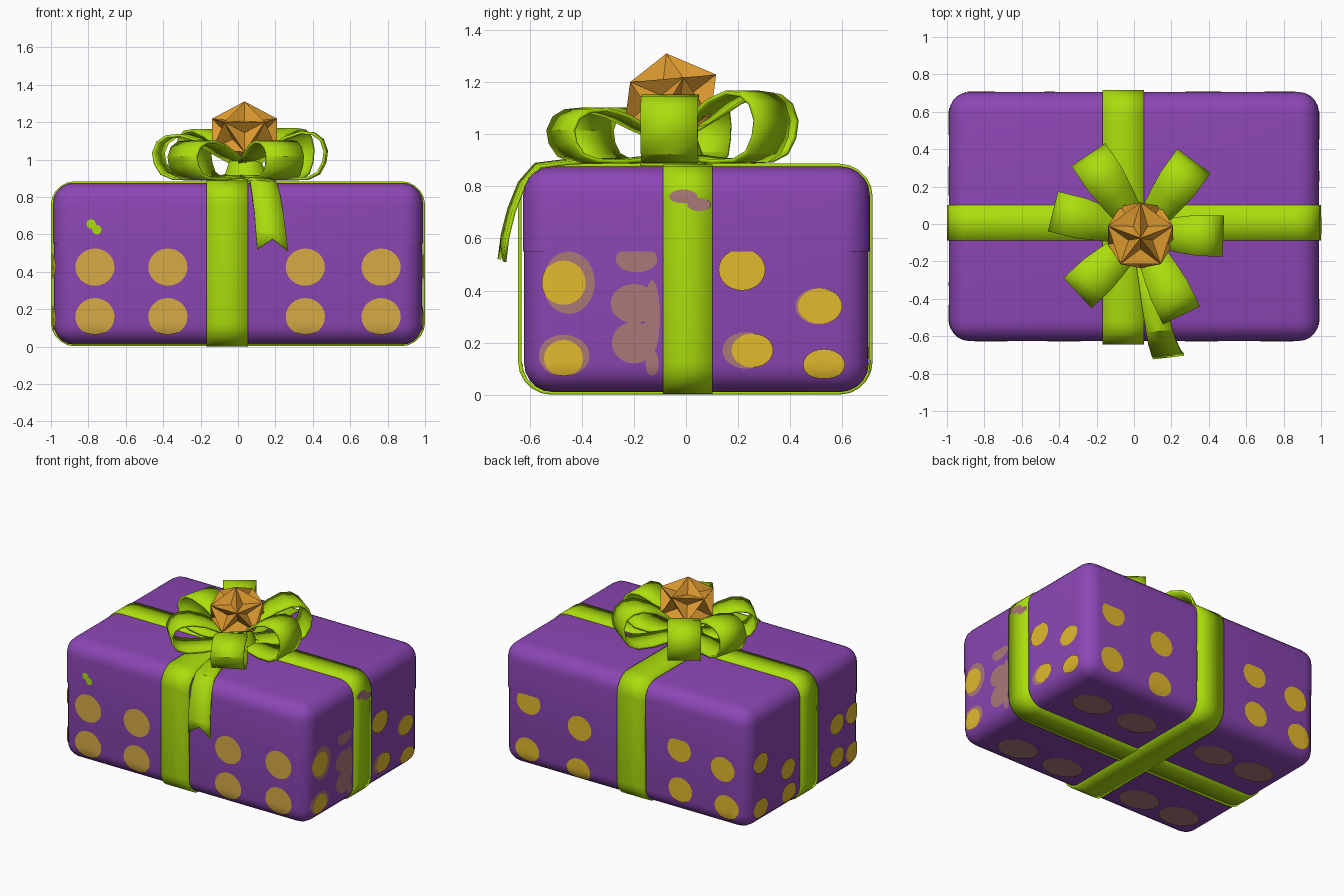
import bpy, bmesh
from math import cos, sin, pi, radians
from mathutils import Vector, Matrix

old = bpy.data.objects.get("Cube")
if old:
    bpy.data.objects.remove(old, do_unlink=True)


def material(name, r, g, b):
    m = bpy.data.materials.new(name)
    m.use_nodes = True
    m.diffuse_color = (r, g, b, 1)
    m.node_tree.nodes["Principled BSDF"].inputs["Base Color"].default_value = (r, g, b, 1)
    return m


PURPLE = material("purple_paper", 0.262, 0.062, 0.46)
GREEN = material("lime_ribbon", 0.41, 0.73, 0.004)
GOLD = material("gold_spot", 0.77, 0.49, 0.026)
TAN = material("tan_spot", 0.68, 0.41, 0.06)
FADED = material("faded_spot", 0.41, 0.19, 0.19)
ORANGE = material("orange_star", 0.75, 0.335, 0.03)

LOW = Vector((-0.985, -0.622, 0.01))
HIGH = Vector((0.985, 0.702, 0.872))
ROUND = 0.11


def finish(name, bm, mat, smooth=True, thick=0):
    me = bpy.data.meshes.new(name)
    bm.to_mesh(me)
    bm.free()
    me.materials.append(mat)
    ob = bpy.data.objects.new(name, me)
    bpy.context.collection.objects.link(ob)
    if smooth:
        bpy.ops.object.select_all(action='DESELECT')
        ob.select_set(True)
        bpy.context.view_layer.objects.active = ob
        bpy.ops.object.shade_smooth_by_angle(angle=radians(35))
    if thick:
        mod = ob.modifiers.new("thickness", 'SOLIDIFY')
        mod.thickness = thick
        mod.offset = 0


# Rounded box, split into tray and lid
def rounded_part(name, seam, keep_top, grow):
    bm = bmesh.new()
    bmesh.ops.create_cube(bm, size=1)
    size = HIGH - LOW + Vector((grow, grow, grow)) * 2
    for v in bm.verts:
        v.co = (LOW + HIGH) / 2 + Vector([c * s for c, s in zip(v.co, size)])
    bmesh.ops.bevel(bm, geom=bm.edges[:], offset=ROUND, segments=5, profile=0.5, affect='EDGES')
    bmesh.ops.bisect_plane(bm, geom=bm.verts[:] + bm.edges[:] + bm.faces[:],
                           plane_co=(0, 0, seam), plane_no=(0, 0, 1),
                           clear_inner=keep_top, clear_outer=not keep_top)
    finish(name, bm, PURPLE)


rounded_part("box_tray", 0.56, False, 0)
rounded_part("box_lid", 0.55, True, 0.004)


# Spots laid onto the rounded box surface
def wrap(p, lift):
    inner = Vector([min(max(c, a + ROUND), b - ROUND) for c, a, b in zip(p, LOW, HIGH)])
    return inner + (p - inner).normalized() * (ROUND + lift)


def spots(name, axis, positive, items, mat, lift=0.006, top=0.55):
    bm = bmesh.new()
    u, w = [i for i in range(3) if i != axis]
    plane = (HIGH if positive else LOW)[axis]

    def place(a, b):
        p = Vector((0, 0, 0))
        p[axis], p[u], p[w] = plane, a, b
        if axis != 2:
            p.z = min(p.z, top)
        return bm.verts.new(wrap(p, lift))

    sides = 24
    for a, b, ra, rb in items:
        rings = [[place(a + ra * k * cos(2 * pi * i / sides), b + rb * k * sin(2 * pi * i / sides))
                  for i in range(sides)] for k in (0.4, 0.7, 1)]
        bm.faces.new(rings[0])
        for inner, outer in zip(rings, rings[1:]):
            for i in range(sides):
                j = (i + 1) % sides
                bm.faces.new((inner[i], outer[i], outer[j], inner[j]))
    bm.normal_update()
    for f in bm.faces:
        if (f.normal[axis] > 0) != positive:
            f.normal_flip()
    finish(name, bm, mat)


R = 0.105
spots("front_spots", 1, False,
      [(x, z, R, R * 0.95) for x in (-0.765, -0.375, 0.36, 0.765) for z in (0.16, 0.425)], TAN)
spots("back_spots", 1, True,
      [(x, z, 0.095, 0.088) for x, z in ((0.77, 0.5), (0.78, 0.15), (0.36, 0.42), (0.37, 0.11),
                                         (-0.44, 0.48), (-0.45, 0.19), (-0.79, 0.43), (-0.82, 0.16))], GOLD)
spots("right_faded_spots", 0, True,
      [(-0.2, 0.35, 0.09, 0.075), (-0.2, 0.2, 0.085, 0.08), (-0.13, 0.3, 0.03, 0.14),
       (-0.19, 0.52, 0.08, 0.05), (-0.45, 0.43, 0.1, 0.12), (-0.47, 0.15, 0.1, 0.08),
       (-0.13, 0.12, 0.025, 0.05), (0.23, 0.17, 0.09, 0.07), (0.51, 0.34, 0.09, 0.07)], FADED, 0.003)
spots("right_spots", 0, True,
      [(-0.47, 0.43, 0.085, 0.085), (-0.47, 0.14, 0.075, 0.07), (0.215, 0.48, 0.09, 0.08),
       (0.515, 0.34, 0.085, 0.068), (0.255, 0.17, 0.08, 0.065), (0.53, 0.115, 0.08, 0.06)], GOLD)
spots("left_spots", 0, False,
      [(y, z, 0.08, 0.072) for y, z in ((0.55, 0.47), (0.55, 0.14), (0.24, 0.31), (0.23, 0.13),
                                        (-0.32, 0.42), (-0.32, 0.18), (-0.5, 0.43), (-0.5, 0.15))], GOLD)
spots("bottom_faded_spots", 2, False,
      [(x, y, 0.15, 0.11) for x in (-0.72, -0.38, 0.28, 0.66) for y in (-0.4, 0.36)], FADED)
spots("lid_fleck", 1, False, [(-0.785, 0.655, 0.025, 0.025), (-0.755, 0.625, 0.025, 0.025)],
      GREEN, 0.009, 1)
spots("side_ribbon_fleck", 0, True, [(-0.01, 0.76, 0.055, 0.025), (0.05, 0.73, 0.045, 0.025)],
      FADED, 0.017, 1)


# Ribbon strips: three columns of points swept along a path
def strip(name, path, widths, side, closed=False, notch=0.0, thick=0.014):
    bm = bmesh.new()
    rows = [[bm.verts.new(p + side * w * k) for k in (-0.5, 0, 0.5)] for p, w in zip(path, widths)]
    rows[-1][1].co.z += notch
    pairs = list(zip(rows, rows[1:])) + ([(rows[-1], rows[0])] if closed else [])
    for a, b in pairs:
        for k in (0, 1):
            bm.faces.new((a[k], a[k + 1], b[k + 1], b[k]))
    bmesh.ops.recalc_face_normals(bm, faces=bm.faces[:])
    finish(name, bm, GREEN, thick=thick)


# Bands running round the box
def band(name, axis, lo, hi, z0, z1, centre, width):
    r, path = 0.12, []
    corners = [(hi - r, z1 - r), (lo + r, z1 - r), (lo + r, z0 + r), (hi - r, z0 + r)]
    for q, (h, z) in enumerate(corners):
        for s in range(6):
            t = (q + s / 5) * pi / 2
            a, b = h + r * cos(t), z + r * sin(t)
            path.append(Vector((a, centre, b) if axis == 0 else (centre, a, b)))
    side = Vector((0, 1, 0) if axis == 0 else (1, 0, 0))
    strip(name, path, [width] * len(path), side, closed=True)


band("long_band", 0, -0.993, 0.993, 0.009, 0.877, 0.007, 0.19)
band("cross_band", 1, -0.638, 0.71, 0.007, 0.88, -0.058, 0.222)

# Hanging tail with a notched end
tail = [Vector(p) for p in ((0.06, -0.2, 0.9), (0.11, -0.45, 0.895), (0.135, -0.57, 0.88),
                            (0.15, -0.63, 0.81), (0.165, -0.67, 0.71), (0.175, -0.695, 0.61),
                            (0.185, -0.707, 0.515))]
strip("ribbon_tail", tail, [0.1, 0.13, 0.14, 0.15, 0.155, 0.16, 0.165],
      Vector((1, 0.12, -0.06)), notch=0.06)

# Bow loops: (direction, length, height)
CENTRE = Vector((0.04, -0.05, 0.895))
PROFILE = [(0.08, 0.1), (0.3, 0.04), (0.55, 0.0), (0.78, 0.02), (0.91, 0.13), (0.98, 0.36),
           (1.0, 0.6), (0.95, 0.84), (0.85, 0.97), (0.7, 1.0), (0.5, 0.88), (0.3, 0.65), (0.08, 0.42)]
LOOPS = [(-2, 0.43, 0.25), (54, 0.47, 0.265), (124, 0.5, 0.26),
         (166, 0.48, 0.235), (223, 0.46, 0.2), (-64, 0.48, 0.2)]
for i, (angle, length, height) in enumerate(LOOPS):
    t = radians(angle)
    out, side = Vector((cos(t), sin(t), 0)), Vector((-sin(t), cos(t), 0))
    path = [CENTRE + out * u * length + Vector((0, 0, z * height)) for u, z in PROFILE]
    widths = [0.12 + 0.1 * min(1, u * 1.5) for u, z in PROFILE]
    strip("bow_loop_%d" % (i + 1), path, widths, side, thick=0.016)

# Knot under the star
bm = bmesh.new()
bmesh.ops.create_cone(bm, cap_ends=True, segments=10, radius1=0.13, radius2=0.08, depth=0.14,
                      matrix=Matrix.Translation((0.04, -0.05, 0.95)))
finish("bow_knot", bm, GREEN)

# Spiky star: icosahedron with every face pushed in at its middle
bm = bmesh.new()
bmesh.ops.create_icosphere(bm, subdivisions=1, radius=0.205)
poked = bmesh.ops.poke(bm, faces=bm.faces[:])
for v in poked["verts"]:
    v.co *= 0.68
bmesh.ops.transform(bm, verts=bm.verts[:], matrix=Matrix.Translation((0.035, -0.06, 1.135))
                    @ Matrix.Rotation(radians(5), 4, 'X') @ Matrix.Rotation(radians(18), 4, 'Z')
                    @ Matrix.Diagonal((1, 1, 0.86, 1)))
finish("bow_star", bm, ORANGE, smooth=False)
